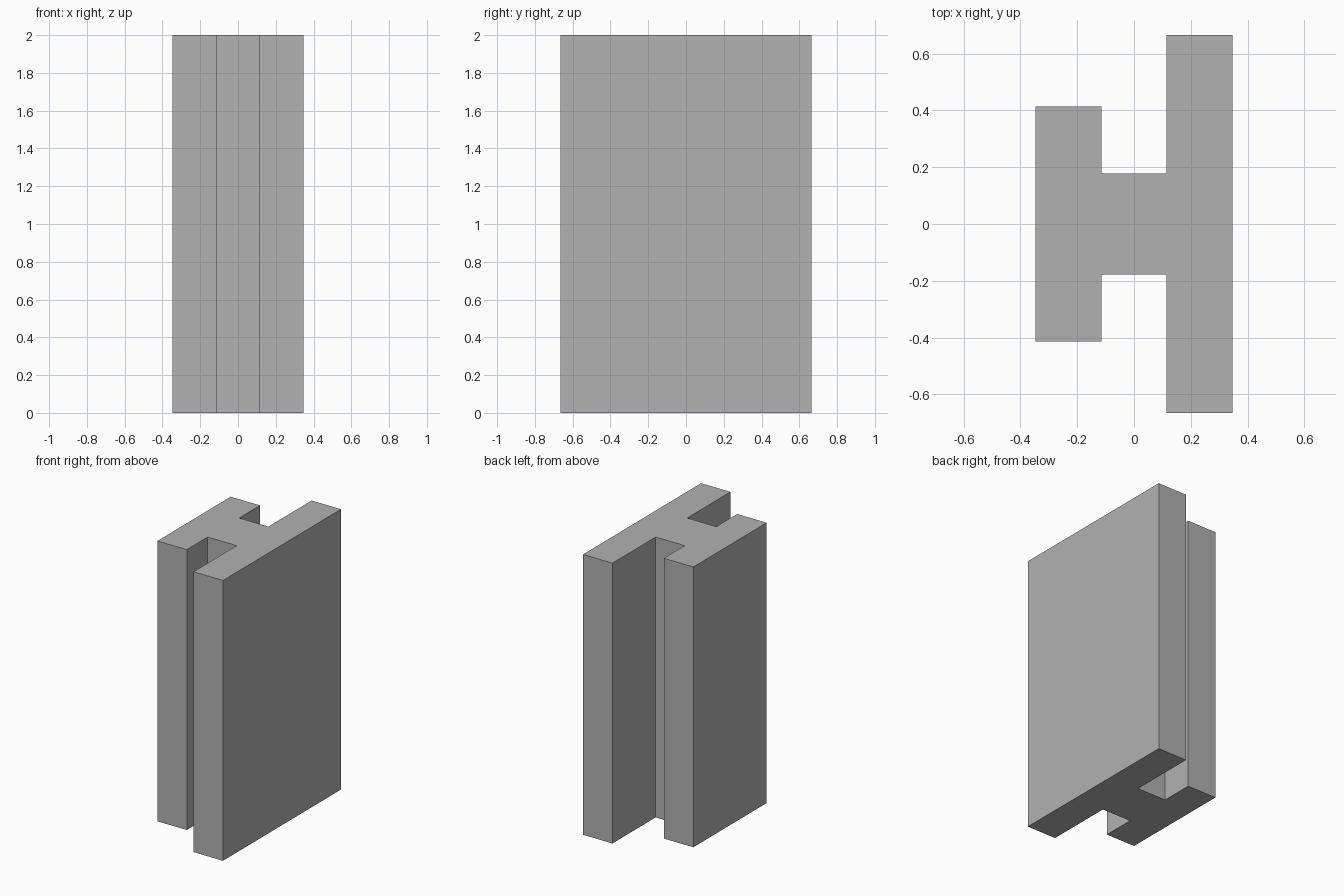
import bpy
import bmesh

cube = bpy.data.objects.get("Cube")
if cube:
    bpy.data.objects.remove(cube, do_unlink=True)

# Plain grey material
grey = bpy.data.materials.new("grey")
grey.use_nodes = True
colour = (0.445, 0.445, 0.445, 1)
grey.diffuse_color = colour
for node in grey.node_tree.nodes:
    if node.type == 'BSDF_PRINCIPLED':
        node.inputs["Base Color"].default_value = colour

# Half of the cross-section: narrow flange, web, wide flange
HEIGHT = 2.0
OUTER, INNER = 0.347, 0.115
NARROW, WEB, WIDE = 0.413, 0.178, 0.665
half = [(OUTER, WIDE), (INNER, WIDE), (INNER, WEB),
        (-INNER, WEB), (-INNER, NARROW), (-OUTER, NARROW)]
profile = half + [(x, -y) for x, y in reversed(half)]

# Extrude the mirrored profile upwards
bm = bmesh.new()
base = bm.faces.new([bm.verts.new((x, y, 0)) for x, y in profile])
result = bmesh.ops.extrude_face_region(bm, geom=[base], use_keep_orig=True)
top = [v for v in result["geom"] if isinstance(v, bmesh.types.BMVert)]
bmesh.ops.translate(bm, verts=top, vec=(0, 0, HEIGHT))
bmesh.ops.recalc_face_normals(bm, faces=bm.faces)

mesh = bpy.data.meshes.new("flanged_column")
bm.to_mesh(mesh)
bm.free()
mesh.materials.append(grey)
column = bpy.data.objects.new("flanged_column", mesh)
bpy.context.collection.objects.link(column)
